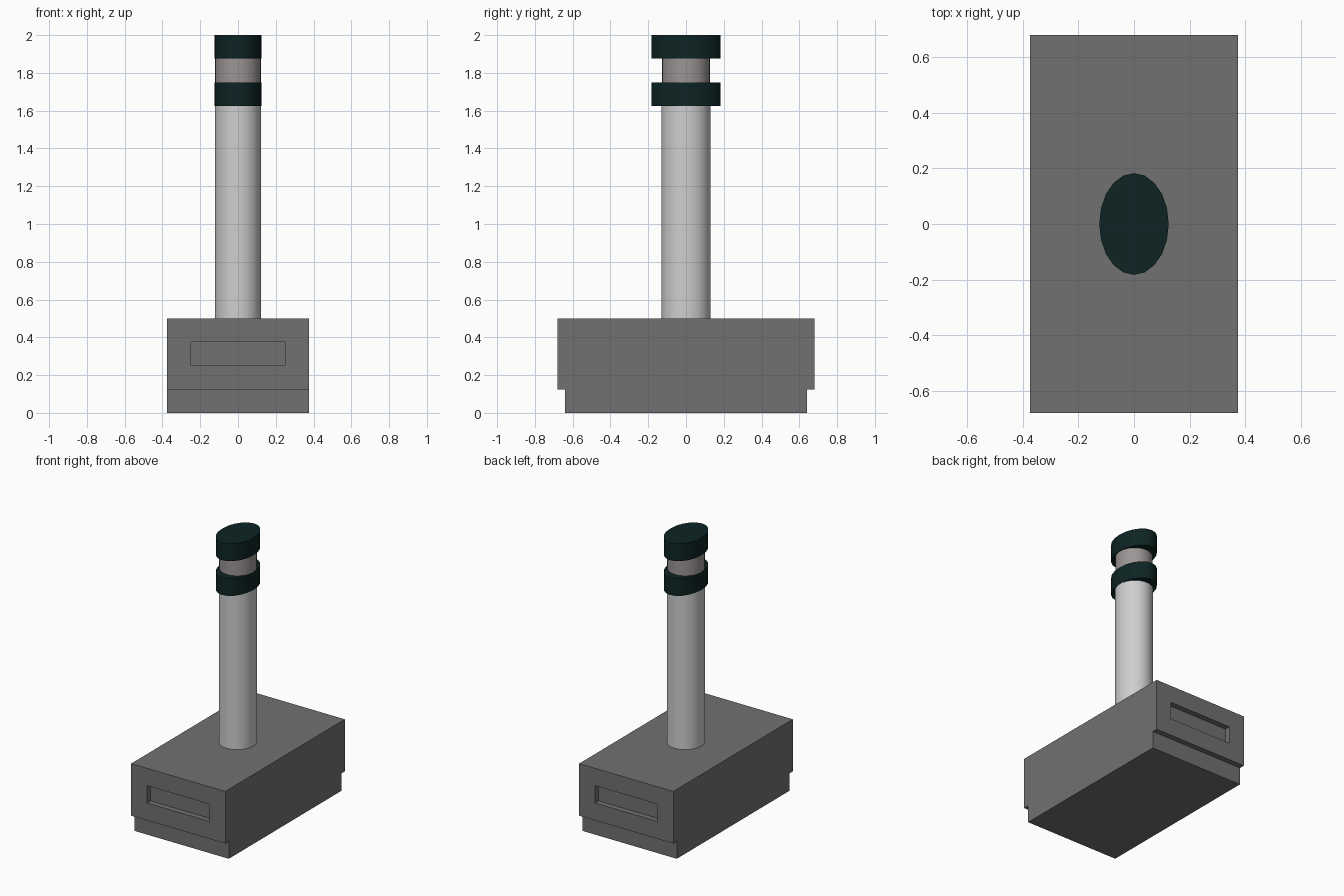
import bpy
import bmesh
import math
from mathutils import Matrix

if "Cube" in bpy.data.objects:
    bpy.data.objects.remove(bpy.data.objects["Cube"], do_unlink=True)


def material(name, rgb):
    mat = bpy.data.materials.new(name)
    mat.use_nodes = True
    mat.diffuse_color = (*rgb, 1)
    mat.node_tree.nodes["Principled BSDF"].inputs["Base Color"].default_value = (*rgb, 1)
    return mat


stone = material("stone grey", (0.165, 0.165, 0.165))
pale = material("pale grey", (0.62, 0.62, 0.62))
neck_grey = material("warm grey", (0.33, 0.30, 0.30))
teal = material("dark teal", (0.004, 0.017, 0.017))


def finish(name, bm, mat):
    mesh = bpy.data.meshes.new(name)
    bmesh.ops.recalc_face_normals(bm, faces=bm.faces)
    bm.to_mesh(mesh)
    bm.free()
    mesh.materials.append(mat)
    obj = bpy.data.objects.new(name, mesh)
    bpy.context.collection.objects.link(obj)
    return obj


def box(name, half_x, half_y, z0, z1, mat, y=0):
    bm = bmesh.new()
    place = Matrix.Translation((0, y, (z0 + z1) / 2))
    size = Matrix.Diagonal((2 * half_x, 2 * half_y, z1 - z0, 1))
    bmesh.ops.create_cube(bm, size=1, matrix=place @ size)
    return finish(name, bm, mat)


def column(name, rx, ry, z0, z1, mat, sides):
    bm = bmesh.new()
    place = Matrix.Translation((0, 0, (z0 + z1) / 2))
    bmesh.ops.create_cone(bm, cap_ends=True, segments=sides, radius1=1, radius2=1,
                          depth=z1 - z0, matrix=place @ Matrix.Diagonal((rx, ry, 1, 1)))
    obj = finish(name, bm, mat)
    bpy.ops.object.select_all(action="DESELECT")
    obj.select_set(True)
    bpy.context.view_layer.objects.active = obj
    bpy.ops.object.shade_smooth_by_angle(angle=math.radians(40))
    return obj


# Stepped block: one side profile extruded across its width
profile = [(-0.64, 0), (0.64, 0), (0.64, 0.125), (0.68, 0.125),
           (0.68, 0.5), (-0.68, 0.5), (-0.68, 0.125), (-0.64, 0.125)]
bm = bmesh.new()
side = bm.faces.new([bm.verts.new((-0.375, y, z)) for y, z in profile])
extruded = bmesh.ops.extrude_face_region(bm, geom=[side])["geom"]
bmesh.ops.translate(bm, vec=(0.75, 0, 0),
                    verts=[v for v in extruded if isinstance(v, bmesh.types.BMVert)])
block = finish("block", bm, stone)

# Recessed slot in each end
for label, sign in (("front", -1), ("back", 1)):
    cutter = box(label + "_slot_cutter", 0.25, 0.04, 0.25, 0.375, stone, sign * 0.68)
    cutter.hide_render = True
    cutter.hide_set(True)
    cut = block.modifiers.new(label + " slot", "BOOLEAN")
    cut.operation = "DIFFERENCE"
    cut.solver = "EXACT"
    cut.object = cutter

# Apply the cuts, then drop the cutters
bpy.context.view_layer.update()
cut_mesh = bpy.data.meshes.new_from_object(
    block.evaluated_get(bpy.context.evaluated_depsgraph_get()))
block.modifiers.clear()
block.data = cut_mesh
for label in ("front", "back"):
    bpy.data.objects.remove(bpy.data.objects[label + "_slot_cutter"], do_unlink=True)

# Handle shaft, neck and the two oval grip rings
column("shaft", 0.123, 0.13, 0.49, 1.64, pale, 32)
column("neck", 0.121, 0.126, 1.64, 1.98, neck_grey, 32)
column("lower_ring", 0.125, 0.183, 1.625, 1.75, teal, 20)
column("upper_ring", 0.125, 0.183, 1.875, 2.0, teal, 20)
